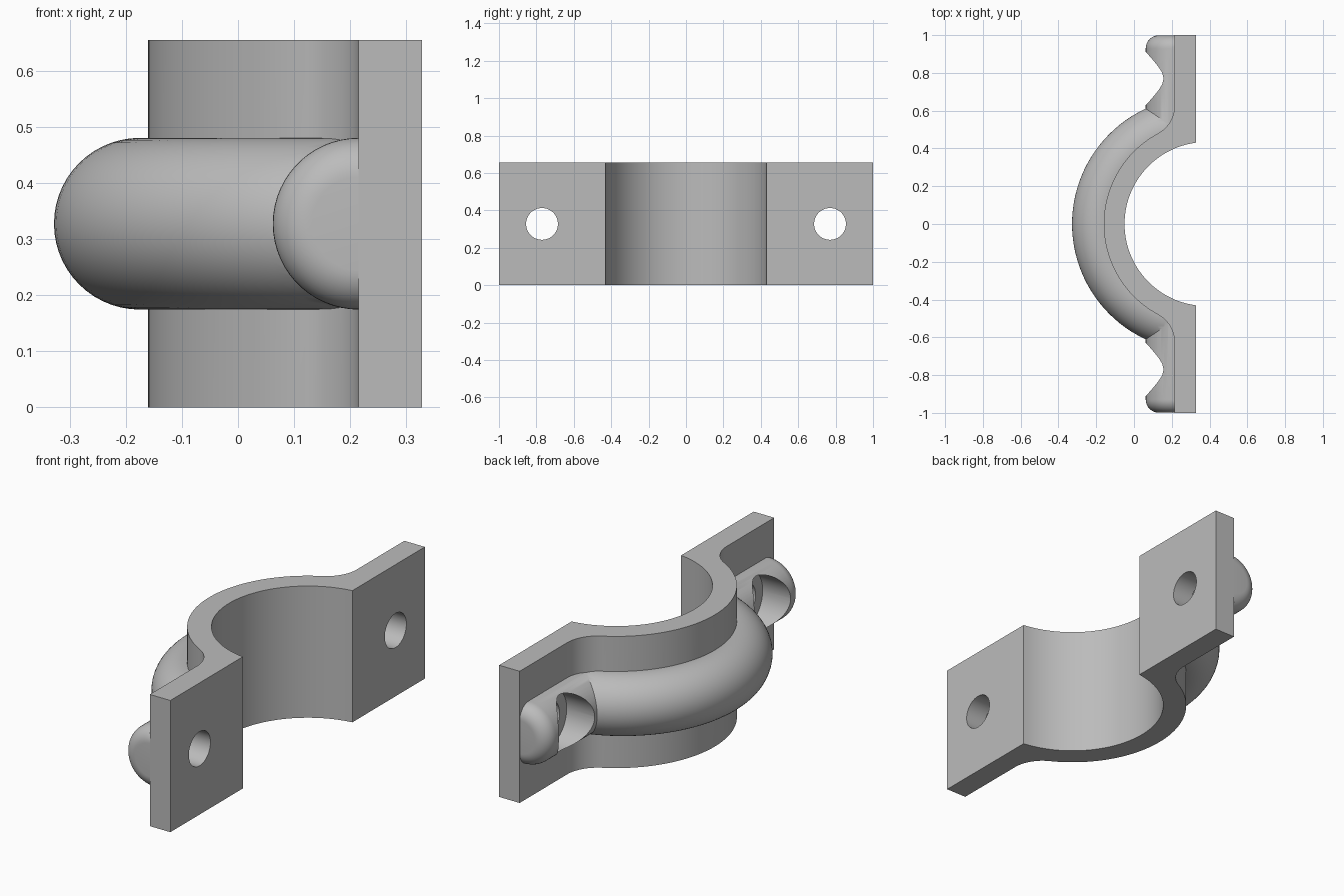
import bpy
import bmesh
from math import sin, cos, pi, atan2, sqrt
from mathutils import Matrix

cube = bpy.data.objects.get("Cube")
if cube:
    bpy.data.objects.remove(cube, do_unlink=True)

HEIGHT, MID = 0.655, 0.3275
FACE, BACK = 0.215, 0.328       # front and back planes of the flanges
BORE_X, BORE_R = 0.384, 0.434   # clamp bore
WALL_R = 0.544                  # outside of the clamp wall
RIB_X, RIB_R, TUBE = 0.345, 0.52, 0.153
BOLT_Y = 0.77

grey = bpy.data.materials.new("plain_grey")
grey.use_nodes = True
colour = (0.5, 0.5, 0.5, 1)
grey.diffuse_color = colour
grey.node_tree.nodes["Principled BSDF"].inputs["Base Color"].default_value = colour


def make_object(name, bm):
    bmesh.ops.recalc_face_normals(bm, faces=bm.faces)
    mesh = bpy.data.meshes.new(name)
    bm.to_mesh(mesh)
    bm.free()
    mesh.materials.append(grey)
    obj = bpy.data.objects.new(name, mesh)
    bpy.context.collection.objects.link(obj)
    return obj


def arc(cx, cy, r, a0, a1, n):
    return [(cx + r * cos(a0 + (a1 - a0) * i / n),
             cy + r * sin(a0 + (a1 - a0) * i / n)) for i in range(n + 1)]


def cylinder(name, r, start, end, axis, segments=64):
    """Cylinder running from start to end along x or z."""
    bm = bmesh.new()
    bmesh.ops.create_cone(bm, cap_ends=True, segments=segments, radius1=r, radius2=r,
                          depth=(end[axis] - start[axis]))
    if axis == 0:
        bmesh.ops.rotate(bm, verts=bm.verts, matrix=Matrix.Rotation(pi / 2, 3, "Y"))
    centre = [(a + b) / 2 for a, b in zip(start, end)]
    bmesh.ops.translate(bm, verts=bm.verts, vec=centre)
    return make_object(name, bm)


def combine(target, other, operation):
    """Apply a boolean and discard the second object."""
    mod = target.modifiers.new(operation.lower(), "BOOLEAN")
    mod.operation, mod.object, mod.solver = operation, other, "EXACT"
    bpy.context.view_layer.objects.active = target
    bpy.ops.object.modifier_apply(modifier=mod.name)
    bpy.data.objects.remove(other, do_unlink=True)


# Clamp wall and flanges: half outline, mirrored, extruded upward
FILLET = 0.17
fx = FACE - FILLET
fy = sqrt((WALL_R + FILLET) ** 2 - (BORE_X - fx) ** 2)
touch = atan2(fy, fx - BORE_X)
bore_end = atan2(sqrt(BORE_R ** 2 - (BACK - BORE_X) ** 2), BACK - BORE_X)
outer = arc(BORE_X, 0, WALL_R, pi, touch, 28)
outer += arc(fx, fy, FILLET, touch - pi, 0, 16)[1:] + [(FACE, 1)]
inner = [(BACK, 1)] + arc(BORE_X, 0, BORE_R, bore_end, pi, 32)
half = outer + inner
mirrored = [(x, -y) for x, y in reversed(half)]
outline = half + mirrored[1:-1]
bm = bmesh.new()
base = bm.faces.new([bm.verts.new((x, y, 0)) for x, y in outline])
grown = bmesh.ops.extrude_face_region(bm, geom=[base])["geom"]
bmesh.ops.translate(bm, vec=(0, 0, HEIGHT),
                    verts=[v for v in grown if isinstance(v, bmesh.types.BMVert)])
bracket = make_object("clamp_bracket", bm)

# Round rib wrapped around the clamp wall
bpy.ops.mesh.primitive_torus_add(location=(RIB_X, 0, MID), major_radius=RIB_R,
                                 minor_radius=TUBE, major_segments=112, minor_segments=56)
rib = bpy.context.object
rib.name = "rib"
rib.data.materials.append(grey)

# Straight rib ends with rounded tips, one on each flange
ROUND = 0.07
TIP = 0.999
for side in (1, -1):
    profile = [(0, 0.49), (TUBE, 0.49)]
    profile += arc(TUBE - ROUND, TIP - ROUND, ROUND, 0, pi / 2, 10) + [(0, TIP)]
    bm = bmesh.new()
    verts = [bm.verts.new((r, y * side, 0)) for r, y in profile]
    edges = [bm.edges.new(pair) for pair in zip(verts, verts[1:])]
    bmesh.ops.spin(bm, geom=verts + edges, cent=(0, 0, 0), axis=(0, 1, 0),
                   angle=2 * pi, steps=60)
    bmesh.ops.remove_doubles(bm, verts=bm.verts, dist=1e-5)
    bmesh.ops.translate(bm, verts=bm.verts, vec=(FACE, 0, MID))
    combine(rib, make_object("rib_end", bm), "UNION")

# Trim the rib inside the flanges and clear the bore
bm = bmesh.new()
bmesh.ops.create_cube(bm, size=3)
bmesh.ops.translate(bm, verts=bm.verts, vec=(0.27 + 1.5, 0, MID))
combine(rib, make_object("trim", bm), "DIFFERENCE")
combine(rib, cylinder("bore", BORE_R + 0.03, (BORE_X, 0, -1), (BORE_X, 0, 2), 2), "DIFFERENCE")
combine(bracket, rib, "UNION")

# Bolt head pockets and through holes
for side in (1, -1):
    y = side * BOLT_Y
    combine(bracket, cylinder("pocket", 0.141, (-0.3, y, MID), (FACE + 0.001, y, MID), 0),
            "DIFFERENCE")
    combine(bracket, cylinder("bolt_hole", 0.085, (-0.5, y, MID), (0.6, y, MID), 0),
            "DIFFERENCE")

# Smooth curves, sharp edges
bpy.ops.object.select_all(action="DESELECT")
bracket.select_set(True)
bpy.context.view_layer.objects.active = bracket
bpy.ops.object.shade_smooth_by_angle(angle=pi / 6)
